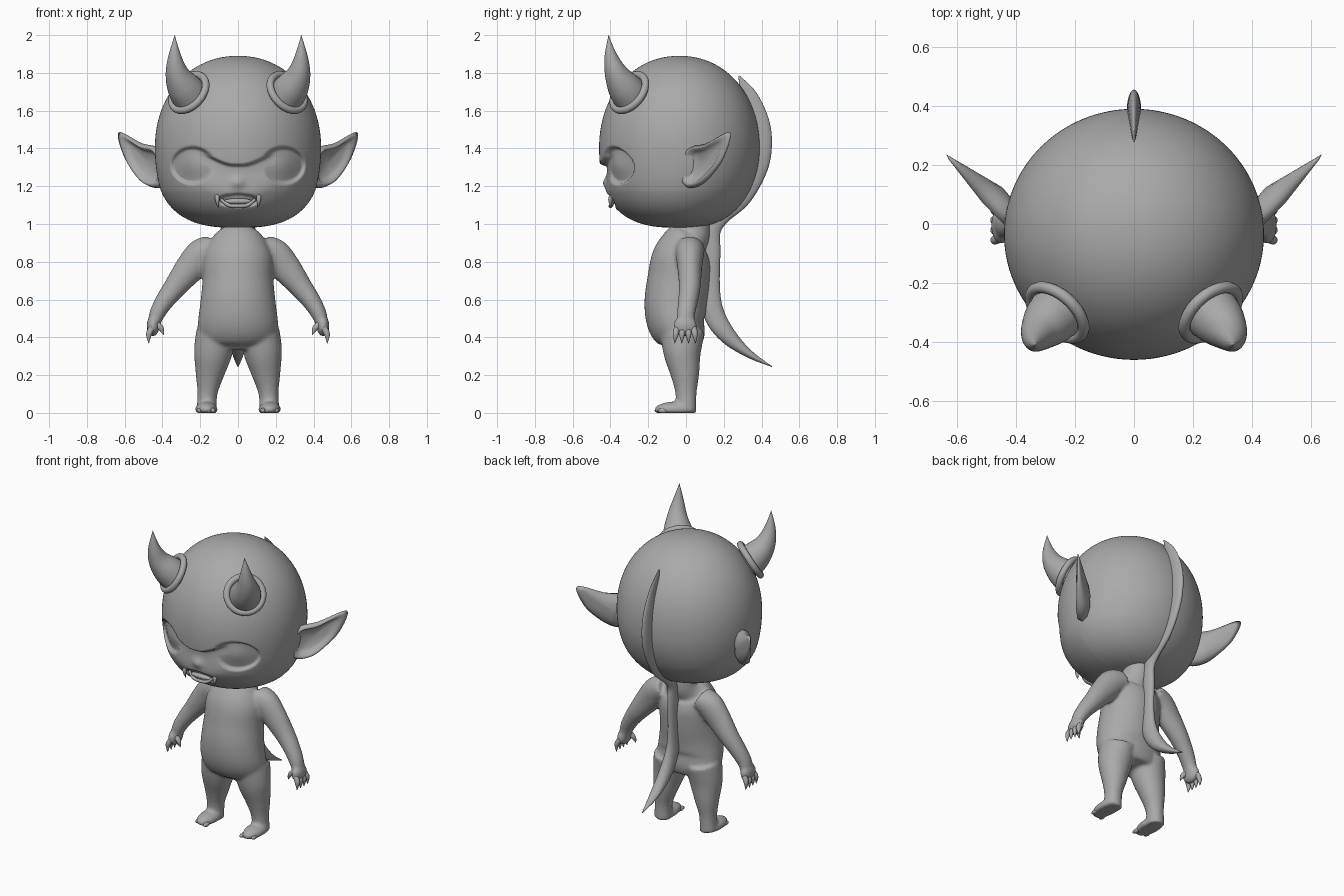
import bpy
import bmesh
import math
from mathutils import Vector

default_cube = bpy.data.objects.get("Cube")
if default_cube:
    bpy.data.objects.remove(default_cube, do_unlink=True)

grey = bpy.data.materials.new("clay grey")
grey.use_nodes = True
colour = (0.4, 0.4, 0.4, 1)
grey.diffuse_color = colour
grey.node_tree.nodes["Principled BSDF"].inputs["Base Color"].default_value = colour


def step(low, high, value):
    t = min(1, max(0, (value - low) / (high - low)))
    return t * t * (3 - 2 * t)


def spline(points, detail, closed=False):
    """Smooth curve through points of any dimension."""
    count = len(points)
    result = []

    def pick(i):
        return points[i % count] if closed else points[min(max(i, 0), count - 1)]

    for i in range(count if closed else count - 1):
        near = [pick(i + k) for k in (-1, 0, 1, 2)]
        for j in range(detail):
            t = j / detail
            result.append([b + t / 2 * (c - a + t * (2 * a - 5 * b + 4 * c - d
                           + t * (3 * (b - c) + d - a))) for a, b, c, d in zip(*near)])
    if not closed:
        result.append(list(points[-1]))
    return result


def bridge(bm, rings):
    for first, second in zip(rings, rings[1:]):
        count = len(first)
        for i in range(count):
            j = (i + 1) % count
            bm.faces.new((first[i], first[j], second[j], second[i]))
    bm.faces.new(rings[0])
    bm.faces.new(rings[-1])


def tube(bm, points, sides=24, detail=6):
    """Tube along (x, y, z, across radius, depth radius)."""
    path = spline(points, detail)
    centres = [Vector(p[:3]) for p in path]
    rings = []
    for i, p in enumerate(path):
        tangent = centres[min(i + 1, len(path) - 1)] - centres[max(i - 1, 0)]
        across = Vector((0, 1, 0)).cross(tangent).normalized()
        depth = tangent.cross(across).normalized()
        ring = []
        for k in range(sides):
            angle = math.tau * k / sides
            offset = across * math.cos(angle) * max(p[3], 0.001)
            offset += depth * math.sin(angle) * max(p[4], 0.001)
            ring.append(bm.verts.new(centres[i] + offset))
        rings.append(ring)
    bridge(bm, rings)


def ball(bm, centre, radii):
    made = bmesh.ops.create_uvsphere(bm, u_segments=24, v_segments=16, radius=1)
    for v in made["verts"]:
        v.co = Vector([c + r * a for c, r, a in zip(centre, radii, v.co)])
        v.co.z = max(v.co.z, 0)


def finish(bm, name, mirror=False):
    bmesh.ops.recalc_face_normals(bm, faces=bm.faces[:])
    mesh = bpy.data.meshes.new(name)
    bm.to_mesh(mesh)
    bm.free()
    mesh.shade_smooth()
    mesh.materials.append(grey)
    obj = bpy.data.objects.new(name, mesh)
    bpy.context.collection.objects.link(obj)
    if mirror:
        obj.modifiers.new("mirror", "MIRROR").use_mirror_merge = False
    return obj


# Head: rounded ellipsoid with fuller cheeks, sculpted brow, eyes, nose, mouth
def face_depth(x, z):
    x = abs(x)
    drop = 1.32 + 0.085 * step(0.02, 0.27, x) - z
    brow = 0.035 * step(0, 0.018, drop) * step(0.2, 0.02, drop) * step(0.32, 0.16, x)
    eye = math.hypot((x - 0.24) / 0.115, (z - 1.31) / 0.1)
    socket = 0.03 * step(1.04, 0.84, eye) * (1 - 0.3 * step(0.8, 0, eye))
    nose = 0.018 * math.exp(-(x / 0.035) ** 2 - ((z - 1.22) / 0.03) ** 2)
    mouth = 0.025 * step(1.1, 0.8, math.hypot(x / 0.11, (z - 1.125) / 0.035))
    return max(brow, socket) - nose + mouth


bm = bmesh.new()
bmesh.ops.create_uvsphere(bm, u_segments=256, v_segments=180, radius=1)
for v in bm.verts:
    x, y, z = v.co
    power = 2.1 + 0.6 * min(1, 1 - y) * min(1, max(0, -2 * z))
    scale = (math.hypot(x, y) ** power + abs(z) ** power) ** (-1 / power)
    x, y, z = 0.44 * x * scale, 0.425 * y * scale - 0.035, z * scale
    z = 1.4 + z * (0.49 if z > 0 else 0.42)
    if y < -0.1:
        y += face_depth(x, z)
    v.co = (x, y, z)
finish(bm, "head")

# Teeth and lower lip
bm = bmesh.new()
ball(bm, (0, -0.385, 1.12), (0.075, 0.02, 0.016))
tube(bm, [(-0.09, -0.38, 1.13, 0.008, 0.008), (-0.05, -0.395, 1.1, 0.01, 0.01),
          (0, -0.4, 1.095, 0.01, 0.01), (0.05, -0.395, 1.1, 0.01, 0.01),
          (0.09, -0.38, 1.13, 0.008, 0.008)], 12)
finish(bm, "mouth")
bm = bmesh.new()
tube(bm, [(0.108, -0.38, 1.175, 0.014, 0.014), (0.11, -0.4, 1.13, 0.012, 0.012),
          (0.105, -0.395, 1.085, 0, 0)], 12)
finish(bm, "fangs", True)

# Horns and the collars around their roots
bm = bmesh.new()
tube(bm, [(0.247, -0.285, 1.67, 0.1, 0.1), (0.29, -0.33, 1.73, 0.088, 0.088),
          (0.323, -0.37, 1.8, 0.062, 0.062), (0.335, -0.398, 1.89, 0.034, 0.034),
          (0.335, -0.41, 2, 0, 0)], 32)
finish(bm, "horns", True)
bm = bmesh.new()
normal = Vector((0.58, -0.63, 0.52)).normalized()
side = normal.orthogonal().normalized()
other = normal.cross(side)
rings = []
for i in range(48):
    a = math.tau * i / 48
    out = side * math.cos(a) + other * math.sin(a)
    middle = Vector((0.265, -0.305, 1.7)) + out * 0.11 - normal * 0.008
    rings.append([bm.verts.new(middle + out * 0.02 * math.cos(b) + normal * 0.02 * math.sin(b))
                  for b in [math.tau * k / 12 for k in range(12)]])
for i in range(48):
    first, second = rings[i], rings[(i + 1) % 48]
    for k in range(12):
        j = (k + 1) % 12
        bm.faces.new((first[k], first[j], second[j], second[k]))
finish(bm, "horn_collars", True)

# Pointed ears: hollow in front, rounded behind
outline = spline([(0.632, 1.485), (0.605, 1.36), (0.54, 1.26), (0.47, 1.2), (0.4, 1.2),
                  (0.38, 1.3), (0.42, 1.4), (0.51, 1.428)], 8, True)
bm = bmesh.new()
rings = []
for size, lift in ((0.05, -0.012), (0.5, -0.008), (0.68, 0.005), (0.78, 0.028),
                   (0.9, 0.03), (1, 0), (0.85, -0.03), (0.5, -0.048), (0.05, -0.055)):
    ring = []
    for x, z in outline:
        x, z = 0.48 + (x - 0.48) * size, 1.32 + (z - 1.32) * size
        push = lift * 0.7 * min(1, max(0.1, (0.66 - x) / 0.17))
        ring.append(bm.verts.new((x + push, x - 0.4 - push, z)))
    rings.append(ring)
bridge(bm, rings)
finish(bm, "ears", True)

# Crest running from the head down the spine into the tail
bm = bmesh.new()
crest = [(0.28, 1.785, 0.003, 0.003), (0.33, 1.68, 0.012, 0.045), (0.372, 1.55, 0.02, 0.065),
         (0.385, 1.43, 0.024, 0.07), (0.368, 1.3, 0.025, 0.065), (0.29, 1.15, 0.025, 0.06),
         (0.19, 1.05, 0.025, 0.05), (0.14, 0.97, 0.025, 0.045), (0.137, 0.85, 0.025, 0.045),
         (0.135, 0.65, 0.025, 0.045), (0.15, 0.52, 0.033, 0.055), (0.22, 0.41, 0.038, 0.045),
         (0.33, 0.315, 0.03, 0.022), (0.455, 0.245, 0.002, 0.002)]
tube(bm, [(0, *p) for p in crest])
finish(bm, "crest_and_tail")

# Torso, arms, palms, legs and feet fused into one skin
bm = bmesh.new()
tube(bm, [(0, 0.035, 1.02, 0.09, 0.09), (0, 0.035, 0.95, 0.098, 0.095),
          (0, 0, 0.9, 0.15, 0.125), (0, -0.025, 0.82, 0.185, 0.155),
          (0, -0.04, 0.7, 0.188, 0.165), (0, -0.055, 0.58, 0.2, 0.165),
          (0, -0.05, 0.48, 0.212, 0.155), (0, -0.02, 0.4, 0.21, 0.125),
          (0, -0.01, 0.345, 0.17, 0.09)], 40)
for s in (-1, 1):
    tube(bm, [(s * 0.13, 0.02, 0.87, 0.07, 0.08), (s * 0.19, 0.02, 0.84, 0.085, 0.075),
              (s * 0.255, 0.02, 0.765, 0.08, 0.065), (s * 0.33, 0.02, 0.67, 0.062, 0.058),
              (s * 0.39, 0.01, 0.59, 0.05, 0.052), (s * 0.43, 0, 0.52, 0.041, 0.048),
              (s * 0.445, 0, 0.46, 0.03, 0.045)])
    ball(bm, (s * 0.45, -0.005, 0.46), (0.034, 0.064, 0.055))
    tube(bm, [(s * 0.115, -0.02, 0.43, 0.105, 0.12), (s * 0.132, -0.02, 0.32, 0.102, 0.1),
              (s * 0.15, -0.005, 0.2, 0.075, 0.075), (s * 0.162, 0, 0.1, 0.053, 0.056),
              (s * 0.166, 0, 0, 0.055, 0.055)])
    ball(bm, (s * 0.168, -0.055, 0.018), (0.06, 0.112, 0.042))
body = finish(bm, "body")
remesh = body.modifiers.new("fuse", "REMESH")
remesh.mode = "VOXEL"
remesh.voxel_size = 0.01
remesh.use_smooth_shade = True
smooth = body.modifiers.new("soften", "SMOOTH")
smooth.iterations = 6

# Clawed fingers, thumbs and toes
bm = bmesh.new()
for i in range(4):
    y = -0.055 + 0.034 * i
    tube(bm, [(0.455, y * 0.85, 0.45, 0.017, 0.017), (0.472, y, 0.415, 0.015, 0.015),
              (0.472, y * 1.08, 0.368, 0.001, 0.001)], 12)
tube(bm, [(0.44, -0.025, 0.475, 0.02, 0.02), (0.408, -0.035, 0.448, 0.015, 0.015),
          (0.393, -0.04, 0.412, 0.001, 0.001)], 12)
finish(bm, "fingers", True)
bm = bmesh.new()
for i in range(4):
    ball(bm, (0.132 + 0.024 * i, -0.138 + 0.006 * i, 0.012), (0.014, 0.028, 0.014))
finish(bm, "toes", True)
